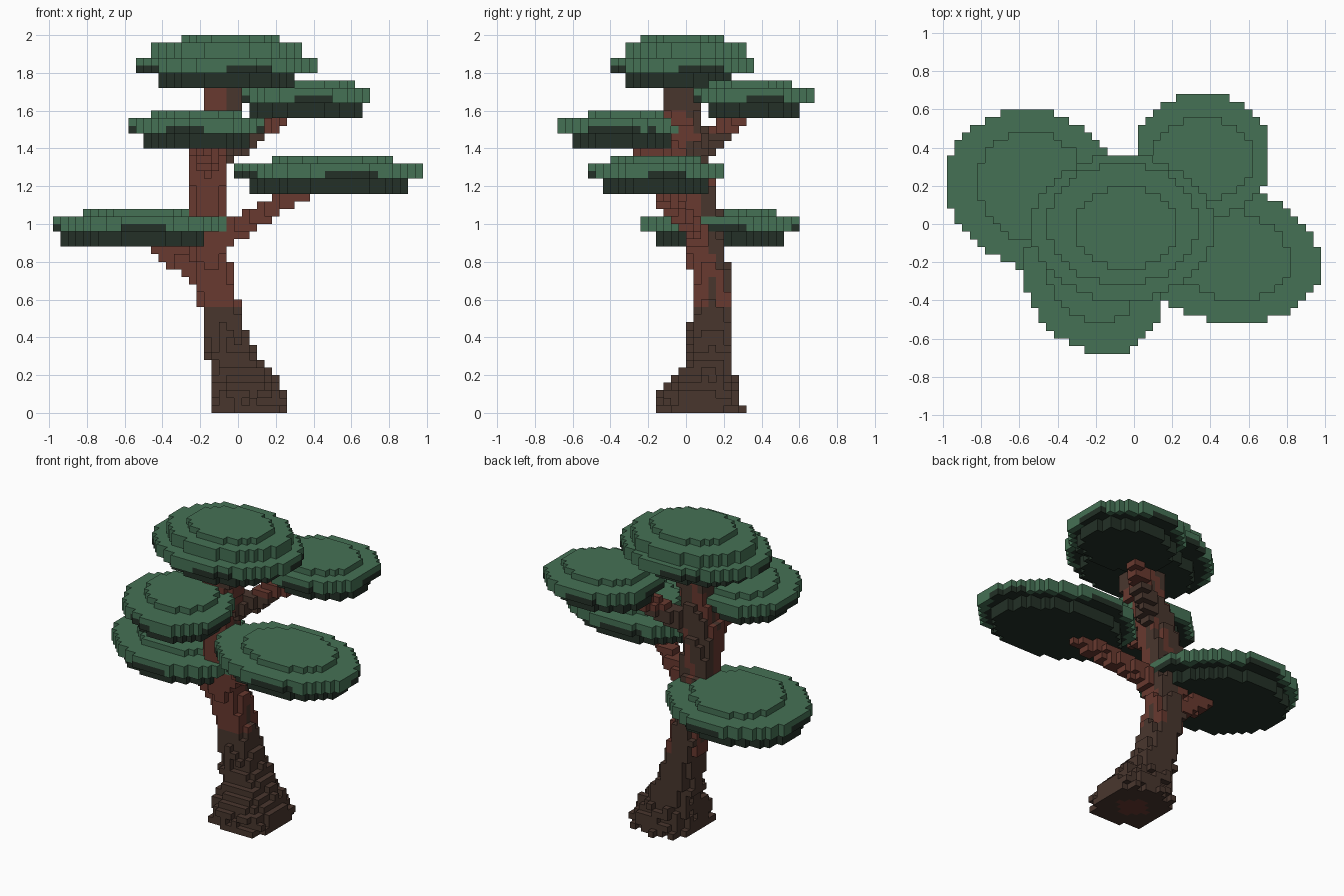
import bpy, math, random
from mathutils import Vector

if "Cube" in bpy.data.objects:
    bpy.data.objects.remove(bpy.data.objects["Cube"])

random.seed(4)
S = 0.04  # block size


def material(name, rgb):
    m = bpy.data.materials.new(name)
    m.diffuse_color = (*rgb, 1)
    m.use_nodes = True
    m.node_tree.nodes["Principled BSDF"].inputs["Base Color"].default_value = m.diffuse_color
    return m


MATS = [material("leaf_green", (0.060, 0.165, 0.090)),
        material("shade_green", (0.017, 0.030, 0.020)),
        material("dark_bark", (0.066, 0.037, 0.027)),
        material("red_bark", (0.138, 0.041, 0.029))]
LEAF, SHADE, BARK, RED = range(4)

# the six block sides: direction and its corner loop
SIDES = []
for axis in range(3):
    for sign in (-1, 1):
        d = [0, 0, 0]
        d[axis] = sign
        loop = []
        for a, b in ((-1, -1), (1, -1), (1, 1), (-1, 1))[::sign]:
            c = [0, 0, 0]
            c[axis], c[(axis + 1) % 3], c[(axis + 2) % 3] = sign, a, b
            loop.append(c)
        SIDES.append((d, loop))


def centre(cell):
    i, j, k = cell
    return Vector((i * S, (j + 0.5) * S, (k + 0.5) * S))


def build(name, cells):
    """Turn a {cell: colour} dictionary into a mesh of its exposed block sides."""
    index, faces, cols = {}, [], []
    for (i, j, k), col in cells.items():
        for d, loop in SIDES:
            if (i + d[0], j + d[1], k + d[2]) in cells:
                continue
            faces.append([index.setdefault((2 * i + a, 2 * j + b, 2 * k + c), len(index))
                          for a, b, c in loop])
            cols.append(col)
    verts = [(x * S / 2, (y + 1) * S / 2, (z + 1) * S / 2) for x, y, z in index]
    me = bpy.data.meshes.new(name)
    me.from_pydata(verts, [], faces)
    for m in MATS:
        me.materials.append(m)
    me.polygons.foreach_set("material_index", cols)
    me.update()
    ob = bpy.data.objects.new(name, me)
    bpy.context.collection.objects.link(ob)


def canopy(name, z, tilt, layers):
    """Stack of oval layers (cx, cy, rx, ry, blocks high); the first is the shaded underside."""
    cells = {}
    k = round(z / S)
    phase = random.uniform(0, 6)
    for n, (cx, cy, rx, ry, high) in enumerate(layers):
        for h in range(high):
            for i in range(-26, 27):
                for j in range(-20, 20):
                    p = centre((i, j, k))
                    u, v = (p.x - cx) / rx, (p.y - cy) / ry
                    r = (u * u + v * v - 2 * tilt * u * v) / (1 - tilt * tilt)
                    if r > 1:
                        continue
                    patch = math.sin(4 * math.atan2(v, u) + phase) > 0.35
                    dark = n == 0 or (n == 1 and h == 0 and (r < 0.82 or patch))
                    cells[i, j, k] = SHADE if dark else LEAF
            k += 1
    build(name, cells)


canopy("left_canopy", 0.88, -0.1, [(-0.54, 0.18, 0.40, 0.34, 2),
       (-0.52, 0.18, 0.46, 0.42, 2), (-0.52, 0.19, 0.30, 0.29, 1)])
canopy("right_canopy", 1.16, -0.15, [(0.48, -0.16, 0.42, 0.28, 2),
       (0.48, -0.16, 0.50, 0.36, 2), (0.50, -0.16, 0.32, 0.24, 1)])
canopy("front_canopy", 1.40, -0.2, [(-0.22, -0.32, 0.28, 0.28, 2),
       (-0.22, -0.32, 0.36, 0.36, 2), (-0.22, -0.28, 0.24, 0.24, 1)])
canopy("back_canopy", 1.56, 0.0, [(0.36, 0.36, 0.30, 0.24, 2),
       (0.36, 0.36, 0.36, 0.32, 2), (0.36, 0.34, 0.26, 0.22, 1)])
canopy("top_canopy", 1.72, 0.0, [(-0.06, -0.04, 0.36, 0.28, 2),
       (-0.06, -0.02, 0.48, 0.38, 2), (-0.06, 0.0, 0.40, 0.32, 2),
       (-0.04, -0.02, 0.26, 0.22, 1)])

# trunk: height, centre x, centre y, radius x, radius y
TRUNK = [(0.0, 0.06, 0.06, 0.21, 0.23), (0.11, 0.06, 0.06, 0.20, 0.22),
         (0.23, 0.01, 0.11, 0.15, 0.14), (0.32, -0.04, 0.13, 0.13, 0.115),
         (0.50, -0.08, 0.13, 0.105, 0.11), (0.65, -0.12, 0.14, 0.105, 0.105),
         (0.90, -0.16, 0.10, 0.105, 0.105), (1.20, -0.16, 0.06, 0.105, 0.105),
         (1.40, -0.14, 0.02, 0.105, 0.105), (1.60, -0.08, -0.02, 0.105, 0.105),
         (1.76, -0.08, -0.02, 0.105, 0.105)]
cells = {}
for k in range(44):
    z = (k + 0.5) * S
    lo, hi = next((a, b) for a, b in zip(TRUNK, TRUNK[1:]) if a[0] <= z <= b[0])
    t = (z - lo[0]) / (hi[0] - lo[0])
    cx, cy, rx, ry = (a + (b - a) * t for a, b in zip(lo[1:], hi[1:]))
    for i in range(-10, 10):
        for j in range(-8, 10):
            p = centre((i, j, k))
            u, v = (p.x - cx) / rx, (p.y - cy) / ry
            rough = random.uniform(-0.3, 0.2) if z < 0.4 else 0
            if abs(u) ** 2.6 + abs(v) ** 2.6 > 1 + rough:
                continue
            streak = math.sin(9 * z + 3 * math.atan2(v, u)) > 0.6
            red = z > 0.56 and (v < -0.05 or streak) and not (z > 1.6 and u > 0.2)
            core = k == 0 and abs(u) + abs(v) < 0.5
            cells[i, j, k] = RED if red or core else BARK
build("trunk", cells)


def branch(name, start, end, r0, r1, colour):
    """Tapering run of blocks between two points."""
    a, b = Vector(start), Vector(end)
    d = b - a
    cells = {}
    for i in range(-16, 16):
        for j in range(-14, 14):
            for k in range(10, 44):
                p = centre((i, j, k))
                t = max(0, min(1, (p - a).dot(d) / d.length_squared))
                if (p - a - d * t).length < r0 + (r1 - r0) * t:
                    cells[i, j, k] = colour if p.z < a.z + 0.12 or colour == RED else RED
    build(name, cells)


branch("left_branch", (-0.18, 0.12, 0.72), (-0.46, 0.18, 0.92), 0.065, 0.05, RED)
branch("right_branch", (-0.10, 0.08, 0.92), (0.36, -0.16, 1.19), 0.065, 0.045, RED)
branch("front_branch", (-0.16, 0.0, 1.30), (-0.20, -0.26, 1.43), 0.075, 0.05, RED)
branch("back_branch", (-0.10, 0.05, 1.36), (0.26, 0.30, 1.59), 0.065, 0.05, BARK)
